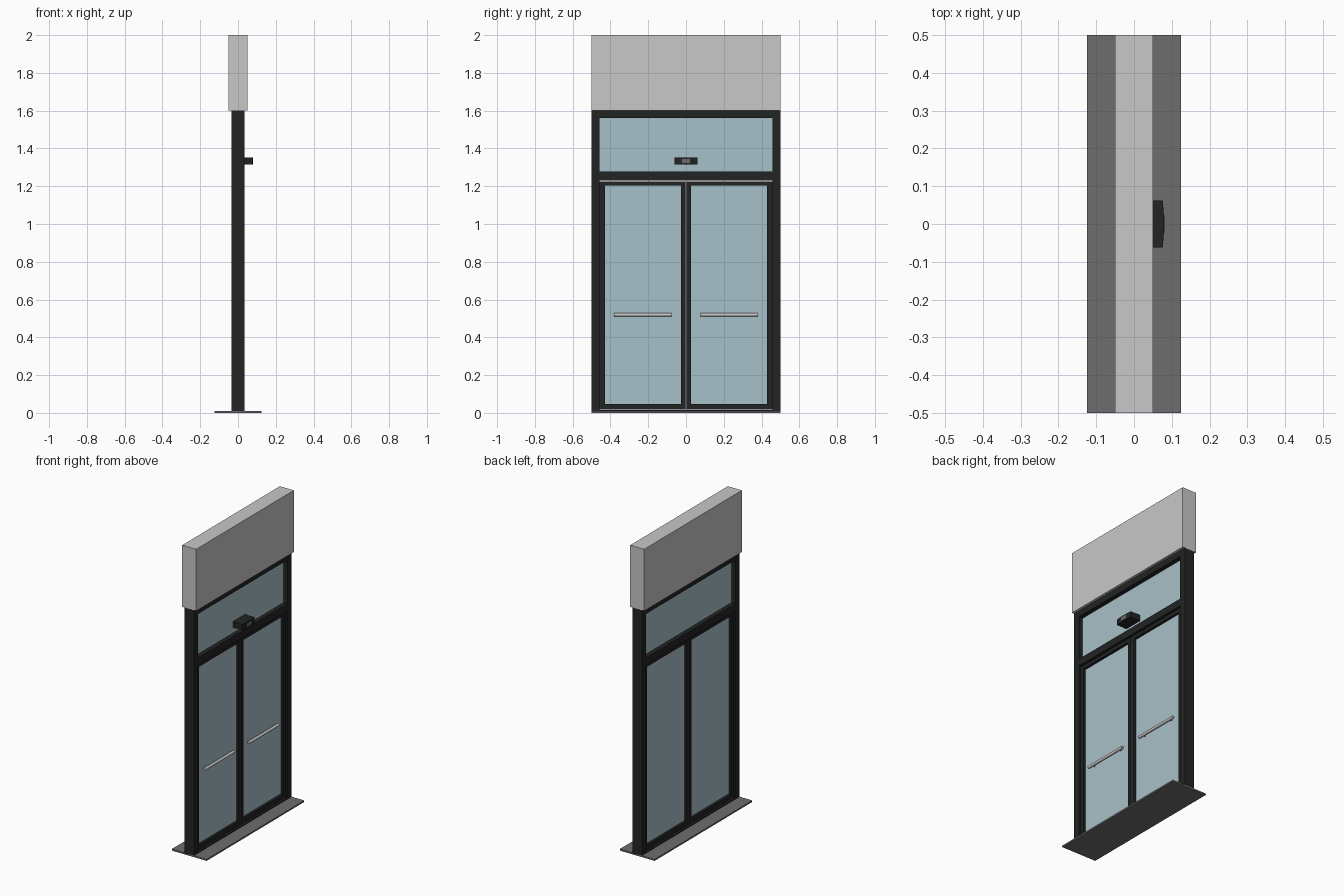
import bpy, bmesh, math

if "Cube" in bpy.data.objects:
    bpy.data.objects.remove(bpy.data.objects["Cube"])

def mat(name, r, g, b):
    m = bpy.data.materials.new(name)
    m.diffuse_color = (r, g, b, 1)
    m.use_nodes = True
    m.node_tree.nodes["Principled BSDF"].inputs["Base Color"].default_value = m.diffuse_color
    return m

BLACK = mat("black_metal", 0.016, 0.017, 0.017)
WALL = mat("light_grey_panel", 0.58, 0.58, 0.58)
GLASS = mat("blue_glass", 0.39, 0.53, 0.58)
FLOOR = mat("floor_grey", 0.155, 0.155, 0.155)
STEEL = mat("brushed_steel", 0.60, 0.59, 0.57)
SEAL = mat("rubber_grey", 0.09, 0.09, 0.10)

def finish(name, bm, material):
    bmesh.ops.recalc_face_normals(bm, faces=bm.faces)
    me = bpy.data.meshes.new(name)
    bm.to_mesh(me)
    bm.free()
    me.materials.append(material)
    ob = bpy.data.objects.new(name, me)
    bpy.context.collection.objects.link(ob)
    return ob

def add_box(bm, x0, x1, y0, y1, z0, z1):
    for v in bmesh.ops.create_cube(bm, size=1)["verts"]:
        v.co = (x1 if v.co.x > 0 else x0, y1 if v.co.y > 0 else y0, z1 if v.co.z > 0 else z0)

def box(name, material, *b):
    bm = bmesh.new()
    add_box(bm, *b)
    return finish(name, bm, material)

def frame(name, d, y0, y1, z0, z1, left, right, bottom, top):
    """Rectangular frame in the YZ plane, depth +-d, with its own member widths."""
    bm = bmesh.new()
    outer = [(y0, z0), (y1, z0), (y1, z1), (y0, z1)]
    inner = [(y0 + left, z0 + bottom), (y1 - right, z0 + bottom),
             (y1 - right, z1 - top), (y0 + left, z1 - top)]
    rings = [[bm.verts.new((x, y, z)) for y, z in loop]
             for x, loop in ((d, outer), (d, inner), (-d, inner), (-d, outer))]
    for a, b in zip(rings, rings[1:] + rings[:1]):
        for i in range(4):
            j = (i + 1) % 4
            bm.faces.new((a[i], a[j], b[j], b[i]))
    return finish(name, bm, BLACK)

def rod(name, material, start, axis, length, r):
    bpy.ops.mesh.primitive_cylinder_add(
        radius=r, depth=length, vertices=16, location=start,
        rotation=(math.pi / 2, 0, 0) if axis == "y" else (0, math.pi / 2, 0))
    ob = bpy.context.object
    ob.name = name
    ob.data.materials.append(material)
    bpy.ops.object.shade_smooth_by_angle()

# Wall panel above and floor plate below
box("header_panel", WALL, -0.05, 0.05, -0.5, 0.5, 1.6, 2.0)
box("floor_plate", FLOOR, -0.125, 0.125, -0.5, 0.5, 0, 0.01)

# Fixed surround: outer frame, transom bar and upper window
frame("outer_frame", 0.034, -0.5, 0.5, 0.004, 1.6, 0.042, 0.042, 0.012, 0.04)
box("transom_bar", BLACK, -0.034, 0.034, -0.459, 0.459, 1.23, 1.277)
box("transom_glass", GLASS, -0.006, 0.006, -0.459, 0.459, 1.276, 1.561)

# Two door leaves with glass and pull bars on the +x side
for s, side in ((-1, "left"), (1, "right")):
    y0, y1 = sorted((s * 0.004, s * 0.458))
    meet, hinge = 0.022, 0.028
    l, r = (hinge, meet) if s < 0 else (meet, hinge)
    frame(side + "_door_frame", 0.022, y0, y1, 0.018, 1.226, l, r, 0.03, 0.022)
    g0, g1 = sorted((s * 0.025, s * 0.431))
    box(side + "_door_glass", GLASS, -0.006, 0.006, g0, g1, 0.047, 1.205)
    rod(side + "_pull_bar", STEEL, (0.024, s * 0.228, 0.52), "y", 0.305, 0.009)
    for k in (-0.12, 0.12):
        rod(side + "_bar_post", STEEL, (0.014, s * 0.228 + k, 0.52), "x", 0.018, 0.005)

# Rubber seal between the leaves
box("centre_seal", SEAL, -0.018, 0.018, -0.0045, 0.0045, 0.018, 1.226)

# Motion sensor: gently bowed front, fixed to the upper window
profile = [(0.005, -0.062), (0.076, -0.062), (0.079, -0.025),
           (0.079, 0.025), (0.076, 0.062), (0.005, 0.062)]
bm = bmesh.new()
face = bm.faces.new([bm.verts.new((x, y, 1.314)) for x, y in profile])
ext = bmesh.ops.extrude_face_region(bm, geom=[face])
bmesh.ops.translate(bm, vec=(0, 0, 0.038),
                    verts=[v for v in ext["geom"] if isinstance(v, bmesh.types.BMVert)])
finish("motion_sensor", bm, BLACK)
box("sensor_lens", FLOOR, 0.076, 0.0805, -0.022, 0.022, 1.322, 1.344)
